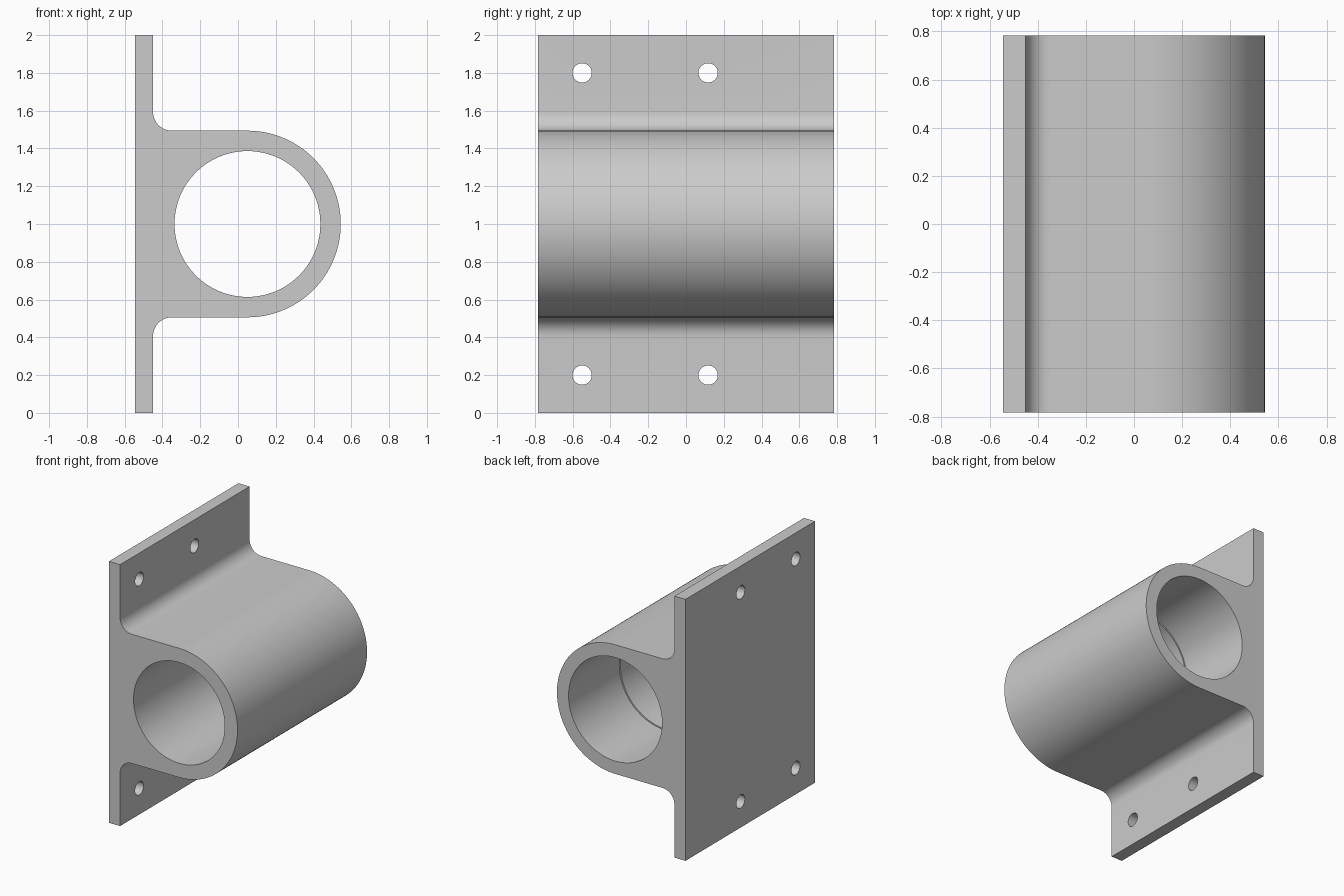
import bpy, bmesh
from math import pi, sin, cos, radians
from mathutils import Matrix, Vector

if "Cube" in bpy.data.objects:
    bpy.data.objects.remove(bpy.data.objects["Cube"], do_unlink=True)

# Main dimensions
HALF_LEN, HEIGHT, MID = 0.783, 2.0, 1.0
PLATE_BACK, PLATE_FACE = -0.544, -0.45
BARREL_X, BARREL_R, FILLET = 0.05, 0.494, 0.1
BORE_R, COUNTERBORE_R, LEDGE_Y = 0.386, 0.396, 0.17

# Plain grey material
grey = bpy.data.materials.new("plain grey")
grey.use_nodes = True
colour = (0.6, 0.6, 0.6, 1)
grey.diffuse_color = colour
grey.node_tree.nodes["Principled BSDF"].inputs["Base Color"].default_value = colour


def arc(cx, cz, r, start, end, steps):
    """Points on an arc in the x-z plane, angles in degrees."""
    angles = [radians(start + (end - start) * i / steps) for i in range(steps + 1)]
    return [(cx + r * cos(a), cz + r * sin(a)) for a in angles]


def make_object(name, bm):
    bmesh.ops.recalc_face_normals(bm, faces=bm.faces)
    mesh = bpy.data.meshes.new(name)
    bm.to_mesh(mesh)
    bm.free()
    mesh.materials.append(grey)
    obj = bpy.data.objects.new(name, mesh)
    bpy.context.collection.objects.link(obj)
    return obj


def cylinder(name, r, centre, depth, axis, segments):
    bm = bmesh.new()
    turn = Matrix.Rotation(pi / 2, 4, "X" if axis == "y" else "Y")
    bmesh.ops.create_cone(bm, cap_ends=True, segments=segments, radius1=r, radius2=r,
                          depth=depth, matrix=Matrix.Translation(centre) @ turn)
    obj = make_object(name, bm)
    obj.hide_render = True
    return obj


# Bracket body: plate, fillets and rounded barrel as one extruded profile
fillet_z = MID + BARREL_R + FILLET
upper = [(PLATE_BACK, HEIGHT), (PLATE_FACE, HEIGHT)]
upper += arc(PLATE_FACE + FILLET, fillet_z, FILLET, 180, 270, 12)
upper += arc(BARREL_X, MID, BARREL_R, 90, 0, 32)
lower = [(x, HEIGHT - z) for x, z in reversed(upper[:-1])]
bm = bmesh.new()
face = bm.faces.new([bm.verts.new((x, -HALF_LEN, z)) for x, z in upper + lower])
extruded = bmesh.ops.extrude_face_region(bm, geom=[face])["geom"]
bmesh.ops.translate(bm, vec=Vector((0, 2 * HALF_LEN, 0)),
                    verts=[v for v in extruded if isinstance(v, bmesh.types.BMVert)])
bracket = make_object("mounting_bracket", bm)

# Through bore, and the slightly wider bore entering from the back
back_end = HALF_LEN + 0.1
cutters = [
    cylinder("bore_cutter", BORE_R, (BARREL_X, 0, MID), 2.2, "y", 96),
    cylinder("counterbore_cutter", COUNTERBORE_R, (BARREL_X, (LEDGE_Y + back_end) / 2, MID),
             back_end - LEDGE_Y, "y", 96),
]

# Four screw holes through the plate
for y in (-0.55, 0.117):
    for z in (0.2, HEIGHT - 0.2):
        cutters.append(cylinder("screw_hole_cutter", 0.051,
                                ((PLATE_BACK + PLATE_FACE) / 2, y, z), 0.2, "x", 40))

# Cut the holes, then discard the cutters
bpy.context.view_layer.objects.active = bracket
for cutter in cutters:
    mod = bracket.modifiers.new("cut", "BOOLEAN")
    mod.operation, mod.solver, mod.object = "DIFFERENCE", "EXACT", cutter
    bpy.ops.object.modifier_apply(modifier=mod.name)
    bpy.data.objects.remove(cutter, do_unlink=True)

# Smooth the curved walls and keep the rims crisp
bpy.ops.object.select_all(action="DESELECT")
bracket.select_set(True)
bpy.ops.object.shade_smooth_by_angle(angle=radians(30))
